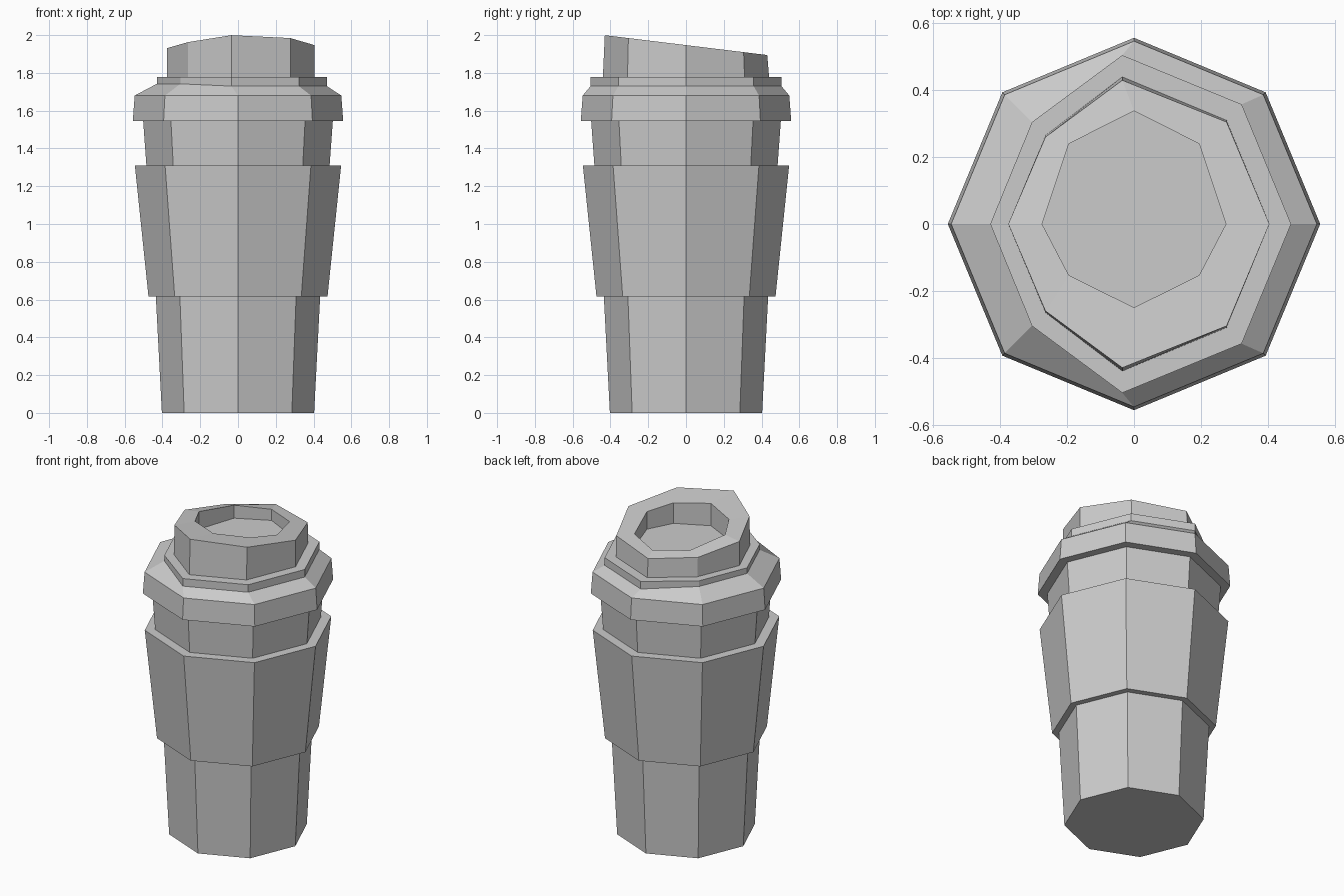
import bpy
import math

if "Cube" in bpy.data.objects:
    bpy.data.objects.remove(bpy.data.objects["Cube"])

N = 8


def octagon(r, z):
    return [(r * math.cos(i * math.tau / N), r * math.sin(i * math.tau / N), z) for i in range(N)]


def ring(half, z):
    """Octagon mirrored front to back from its right, back-right, back, back-left, left points."""
    outline = half + [(x, -y) for x, y in half[-2:0:-1]]
    return [(x, y, z(x, y)) for x, y in outline]


def loft(name, rings):
    """Skin consecutive octagons and close both ends."""
    verts = [p for r in rings for p in r]
    faces = [tuple(reversed(range(N)))]
    for k in range(len(rings) - 1):
        a, b = k * N, (k + 1) * N
        for i in range(N):
            j = (i + 1) % N
            faces.append((a + i, a + j, b + j, b + i))
    faces.append(tuple(range(len(verts) - N, len(verts))))
    mesh = bpy.data.meshes.new(name)
    mesh.from_pydata(verts, [], faces)
    mesh.update()
    obj = bpy.data.objects.new(name, mesh)
    bpy.context.collection.objects.link(obj)
    return obj


# Tapered cup with its raised sleeve
cup_profile = [(0.403, 0), (0.435, 0.617), (0.474, 0.617), (0.546, 1.31), (0.485, 1.31), (0.502, 1.545)]
loft("cup_with_sleeve", [octagon(r, z) for r, z in cup_profile])

# Lid outlines: step collar and raised drinking rim, set slightly off centre
collar = [(0.47, 0), (0.322, 0.358), (-0.035, 0.505), (-0.305, 0.305), (-0.43, 0)]
rim_base = [(0.405, 0), (0.277, 0.31), (-0.035, 0.44), (-0.265, 0.265), (-0.376, 0)]
rim_top = [(0.405, 0), (0.277, 0.305), (-0.035, 0.43), (-0.265, 0.26), (-0.376, 0)]


def shoulder_height(x, y):
    return 1.742 if x < -0.1 else 1.73


def rim_height(x, y):
    return 1.947 - 0.122 * y - (0.016 if x < -0.1 else 0)


# Sunken drinking well, longer towards the back
well = [(0.275, 0), (0.195, 0.24), (0, 0.338), (-0.195, 0.24), (-0.275, 0),
        (-0.195, -0.153), (0, -0.25), (0.195, -0.153)]

loft("lid", [
    octagon(0.557, 1.545),
    octagon(0.547, 1.68),
    ring(collar, shoulder_height),
    ring(collar, lambda x, y: 1.778),
    ring(rim_base, lambda x, y: 1.778),
    ring(rim_top, rim_height),
    [(x, y, 1.947 - 0.122 * y) for x, y in well],
    [(x, y, 1.835) for x, y in well],
])
